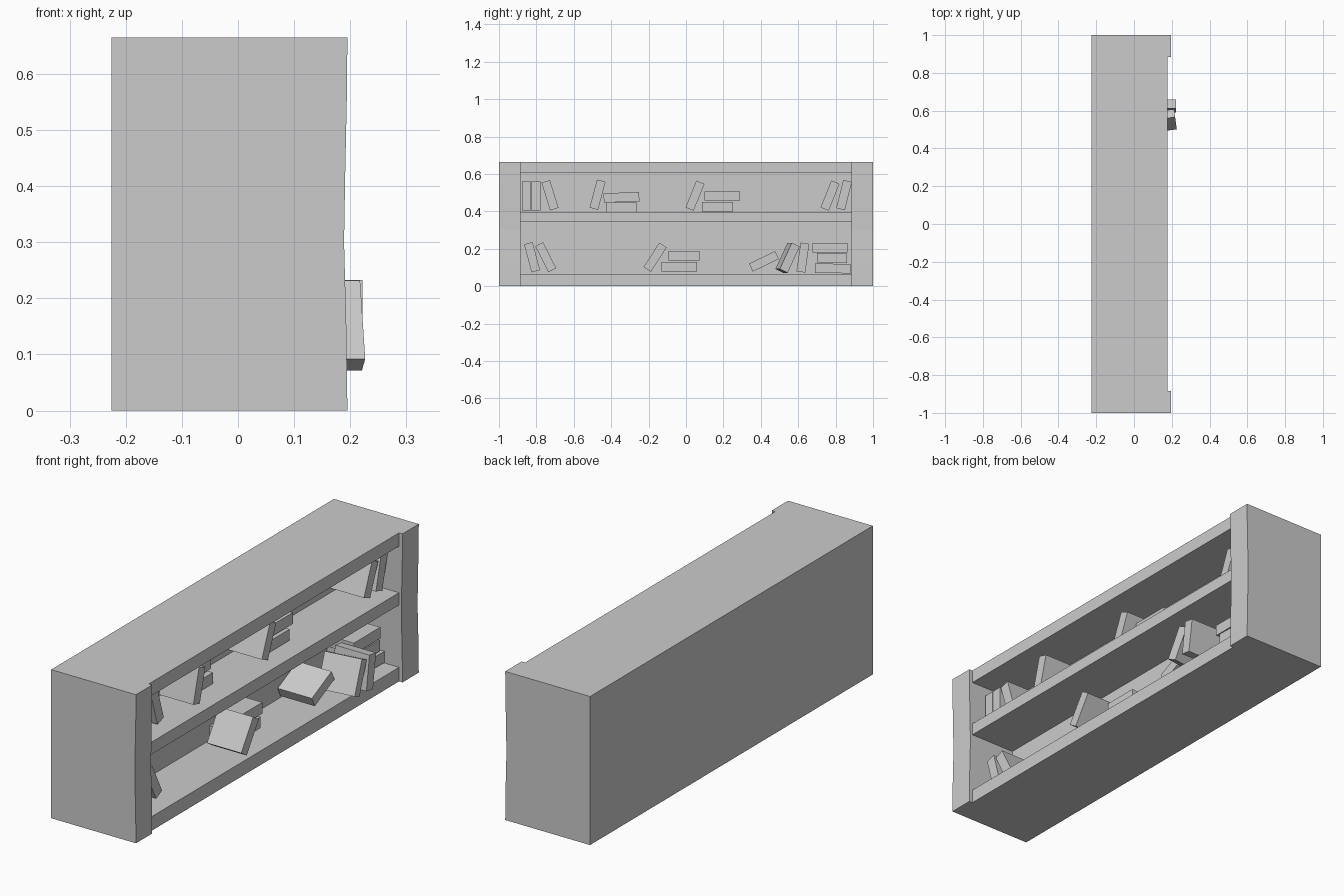
import bpy, bmesh, math
from mathutils import Matrix, Vector

if "Cube" in bpy.data.objects:
    bpy.data.objects.remove(bpy.data.objects["Cube"])

BACK, INNER, EDGE, FRONT = -0.225, -0.05, 0.178, 0.195


def box(name, x, y, z):
    """Axis-aligned box from (min, max) ranges."""
    bm = bmesh.new()
    bmesh.ops.create_cube(bm, size=1)
    size = [r[1] - r[0] for r in (x, y, z)]
    mid = [(r[0] + r[1]) / 2 for r in (x, y, z)]
    bm.transform(Matrix.Translation(mid) @ Matrix.Diagonal((*size, 1)))
    return finish(name, bm)


def finish(name, bm):
    bmesh.ops.recalc_face_normals(bm, faces=bm.faces[:])
    me = bpy.data.meshes.new(name)
    bm.to_mesh(me)
    bm.free()
    ob = bpy.data.objects.new(name, me)
    bpy.context.collection.objects.link(ob)
    return ob


def side_panel(name, y0, y1):
    """End panel with a slightly worn, bowed front edge."""
    prof = [(BACK, 0), (FRONT, 0), (0.193, 0.15), (0.189, 0.3),
            (0.191, 0.42), (0.194, 0.56), (FRONT, 0.665), (BACK, 0.665)]
    bm = bmesh.new()
    face = bm.faces.new([bm.verts.new((x, y0, z)) for x, z in prof])
    ext = bmesh.ops.extrude_face_region(bm, geom=[face])
    verts = [g for g in ext["geom"] if isinstance(g, bmesh.types.BMVert)]
    bmesh.ops.translate(bm, verts=verts, vec=(0, y1 - y0, 0))
    return finish(name, bm)


def book(name, y, z, length, thick, angle, front=0.12, depth=0.17, yaw=0):
    """Book block: angle tilts its long side up from the y axis."""
    bm = bmesh.new()
    bmesh.ops.create_cube(bm, size=1)
    bm.transform(Matrix.Translation((front - depth / 2, y, z))
                 @ Matrix.Rotation(math.radians(yaw), 4, 'Z')
                 @ Matrix.Rotation(math.radians(angle), 4, 'X')
                 @ Matrix.Diagonal((depth, length, thick, 1)))
    return finish(name, bm)


# Case: thick back, bottom, middle shelf, top and end panels
box("back_panel", (BACK, INNER), (-0.886, 0.886), (0, 0.665))
box("bottom_board", (INNER, EDGE), (-0.886, 0.886), (0, 0.063))
box("middle_shelf", (INNER, EDGE), (-0.886, 0.886), (0.342, 0.397))
box("top_board", (INNER, EDGE), (-0.886, 0.886), (0.605, 0.665))
side_panel("left_end", -1, -0.885)
side_panel("right_end", 0.885, 1)

# Upright and leaning books: y, z, angle, front x, yaw
leaning = [
    (-0.853, 0.482, 90, 0.11, 0), (-0.802, 0.482, 90, 0.11, 0),
    (-0.727, 0.486, 107, 0.11, 0), (-0.473, 0.489, 75, 0.14, 0),
    (0.048, 0.484, 68, 0.12, 0), (0.77, 0.484, 68, 0.12, 0),
    (0.845, 0.487, 76, 0.12, 0), (-0.823, 0.155, 105, 0.11, 0),
    (-0.75, 0.155, 117, 0.11, 0), (-0.165, 0.155, 57, 0.175, 0),
    (0.417, 0.133, 26, 0.13, 0), (0.543, 0.152, 65, 0.22, 8),
    (0.625, 0.153, 82, 0.222, 0),
]
for i, (y, z, a, f, yaw) in enumerate(leaning):
    book(f"leaning_book_{i + 1}", y, z, 0.155, 0.047, a, f, yaw=yaw)

# Stacked books lying flat: y, z, length, tilt, front x
stacked = [
    (-0.346, 0.422, 0.165, 0, 0.06), (-0.345, 0.475, 0.19, 2, 0.04),
    (0.168, 0.425, 0.165, 0, 0.08), (0.193, 0.482, 0.19, 0, 0.07),
    (-0.035, 0.103, 0.19, 0, 0.07), (-0.01, 0.163, 0.165, 0, 0.07),
    (0.785, 0.095, 0.19, -1, 0.11), (0.78, 0.15, 0.16, -1, 0.1),
    (0.77, 0.205, 0.187, 0, 0.1),
]
for i, (y, z, length, a, f) in enumerate(stacked):
    book(f"stacked_book_{i + 1}", y, z, length, 0.05, a, f, depth=0.155)
